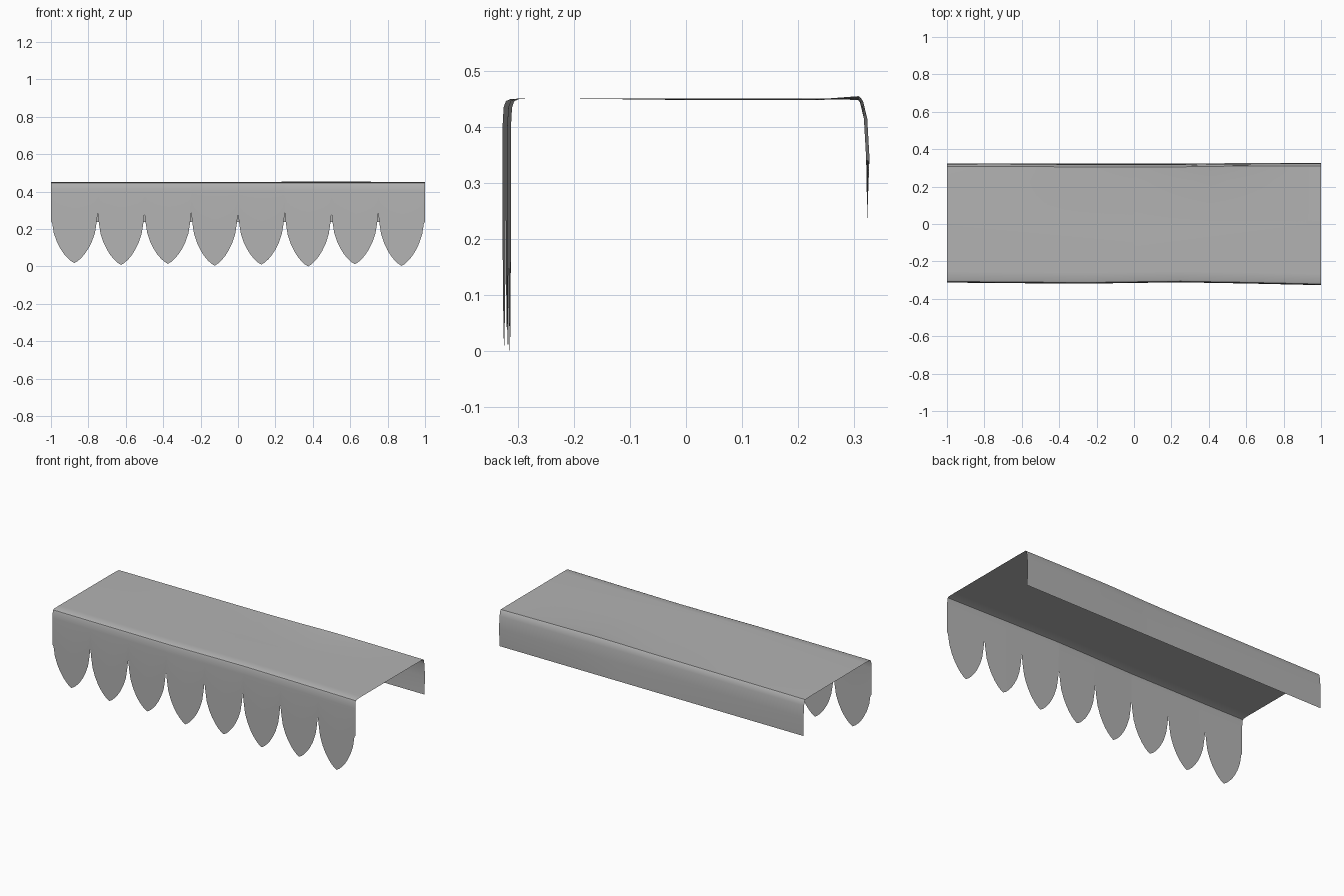
import bpy, bmesh

if "Cube" in bpy.data.objects:
    bpy.data.objects.remove(bpy.data.objects["Cube"])

def lerp(table, x):
    for (x0, y0), (x1, y1) in zip(table, table[1:]):
        if x <= x1:
            return y0 + (y1 - y0) * (x - x0) / (x1 - x0)
    return table[-1][1]

# gentle waviness of the cloth along x
FRONT_Y = [(-1, -.313), (-.7, -.316), (-.25, -.319), (.0, -.315), (.25, -.312), (.6, -.318), (1, -.327)]
BACK_Y = [(-1, .324), (-.4, .322), (0, .321), (.2, .321), (.5, .325), (1, .327)]
BACK_Z = [(-1, .448), (0, .45), (.4, .455), (.7, .453), (1, .45)]
MID_Z = [(-1, .449), (0, .447), (1, .45)]
# scallop outline: distance from its middle (half widths) -> height
SCALLOP = [(0, 0), (.15, .012), (.3, .03), (.45, .053), (.6, .083), (.75, .122),
           (.88, .172), (.95, .23), (1, .285)]
TIPS = [.018, .008, .014, .004, .01, .0, .012, .003]

# hem columns: 8 scallops of width 0.25
columns = []
for i, tip in enumerate(TIPS):
    mid = -.875 + .25 * i
    for side, pts in ((-1, SCALLOP[::-1]), (1, SCALLOP[1:-1])):
        for u, h in pts:
            columns.append((mid + side * u * .125, tip + h * (.285 - tip) / .285))
columns.append((1, .24))
columns[0] = (-1, .24)

# sheet: scalloped front drop, flat top, short back drop
bm = bmesh.new()
rows = []
for x, hem in columns:
    yf, yb, zb, zm = (lerp(t, x) for t in (FRONT_Y, BACK_Y, BACK_Z, MID_Z))
    prof = [(yf, hem), (yf, hem + (.40 - hem) * .5), (yf, .40), (yf + .002, .435),
            (yf + .006, .446), (yf + .015, .45), (yf + .06, .451), (0, zm + .001),
            (yb - .09, zm + .001), (yb - .016, zb), (yb - .011, zb - .006),
            (yb - .004, .415), (yb, .345), (.323, .237)]
    rows.append([bm.verts.new((x, y, z)) for y, z in prof])
for a, b in zip(rows, rows[1:]):
    for j in range(len(a) - 1):
        bm.faces.new((a[j], b[j], b[j + 1], a[j + 1]))
mesh = bpy.data.meshes.new("scalloped_cloth")
bm.to_mesh(mesh)
bm.free()
cloth = bpy.data.objects.new("scalloped_cloth", mesh)
bpy.context.collection.objects.link(cloth)
bpy.context.view_layer.objects.active = cloth
cloth.select_set(True)
bpy.ops.object.shade_smooth_by_angle()

# dark grey cloth
grey = bpy.data.materials.new("dark_grey")
grey.diffuse_color = (.45, .45, .45, 1)
grey.use_nodes = True
grey.node_tree.nodes["Principled BSDF"].inputs["Base Color"].default_value = grey.diffuse_color
mesh.materials.append(grey)
